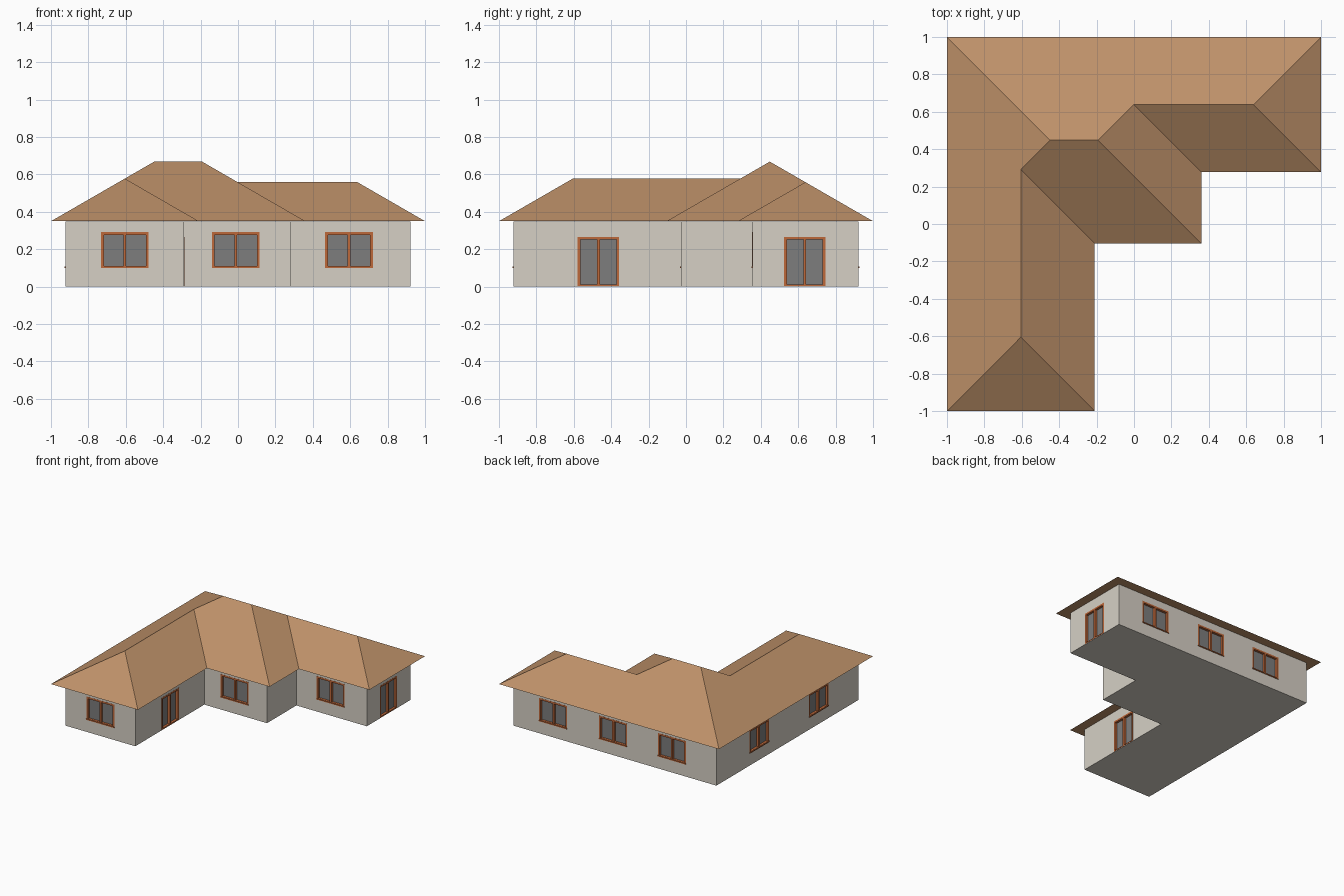
import bpy, bmesh
from mathutils import Matrix, Vector

if "Cube" in bpy.data.objects:
    bpy.data.objects.remove(bpy.data.objects["Cube"])


def material(name, r, g, b):
    m = bpy.data.materials.new(name)
    lin = [(c / 255 / 12.92 if c < 10 else ((c / 255 + 0.055) / 1.055) ** 2.4) for c in (r, g, b)]
    m.diffuse_color = (*lin, 1)
    m.use_nodes = True
    m.node_tree.nodes["Principled BSDF"].inputs["Base Color"].default_value = m.diffuse_color
    return m


WALL = material("plaster", 214, 208, 197)
ROOF = material("roof_tile", 190, 145, 105)
FRAME = material("timber", 190, 104, 58)
GLASS = material("grey_glass", 125, 125, 125)


def make_object(name, bm, mat):
    bmesh.ops.recalc_face_normals(bm, faces=bm.faces)
    me = bpy.data.meshes.new(name)
    bm.to_mesh(me)
    bm.free()
    me.materials.append(mat)
    ob = bpy.data.objects.new(name, me)
    bpy.context.collection.objects.link(ob)
    return ob


def box(bm, mat, lo, hi):
    lo, hi = Vector(lo), Vector(hi)
    scale = Matrix.Diagonal((*(hi - lo), 1))
    bmesh.ops.create_cube(bm, size=1, matrix=mat @ Matrix.Translation((lo + hi) / 2) @ scale)


# Stepped plan shared by the walls and the eaves
def plan(o):
    return [(-1 + o, -1 + o), (-0.21 - o, -1 + o), (-0.21 - o, -0.104 + o), (0.36 - o, -0.104 + o),
            (0.36 - o, 0.277 + o), (1 - o, 0.277 + o), (1 - o, 1 - o), (-1 + o, 1 - o)]


EAVE_Z, PITCH, OVERHANG = 0.35, 0.577, 0.078

# Walls: extruded plan
bm = bmesh.new()
base = bm.faces.new([bm.verts.new((x, y, 0)) for x, y in plan(OVERHANG)])
top = bmesh.ops.extrude_face_region(bm, geom=[base], use_keep_orig=True)["geom"]
bmesh.ops.translate(bm, vec=(0, 0, EAVE_Z - 0.001), verts=[v for v in top if isinstance(v, bmesh.types.BMVert)])
walls = make_object("walls", bm, WALL)

# Hip roof with flat soffit: ridge points given as (x, y, distance from eave)
a, b, c = 0.395, 0.552, 0.3615   # half spans of the three wings
ridge = [(-1 + a, -1 + a, a), (-1 + a, 1 - 2 * b + a, a), (-1 + b, 1 - b, b),
         (0.36 - b, 1 - b, b), (0.36 - c, 1 - c, c), (1 - c, 1 - c, c)]
bm = bmesh.new()
e = [bm.verts.new((x, y, EAVE_Z)) for x, y in plan(0)]
r = [bm.verts.new((x, y, EAVE_Z + d * PITCH)) for x, y, d in ridge]
for f in ([e[0], e[1], r[0]], [e[1], e[2], r[1], r[0]], [e[2], e[3], r[3], r[2], r[1]],
          [e[3], e[4], r[4], r[3]], [e[4], e[5], r[5], r[4]], [e[5], e[6], r[5]],
          [e[6], e[7], r[2], r[3], r[4], r[5]], [e[7], e[0], r[0], r[1], r[2]], e[::-1]):
    bm.faces.new(f)
make_object("hip_roof", bm, ROOF)

# Openings: local x along the wall, y outward, z up
frames, panes, sills, cuts = (bmesh.new() for _ in range(4))


def opening(pos, normal, width, z0, z1, sill):
    n = Vector((*normal, 0))
    t = n.cross(Vector((0, 0, 1)))
    m = Matrix(((t.x, n.x, 0, pos[0]), (t.y, n.y, 0, pos[1]), (0, 0, 1, 0), (0, 0, 0, 1)))
    h, k, back, out = width / 2, 0.015, -0.03, 0.001
    box(cuts, m, (-h, back, z0), (h, 0.02, z1))
    for x0, x1 in ((-h, -h + k), (-k / 2, k / 2), (h - k, h)):
        box(frames, m, (x0, back, z0), (x1, out, z1))
    for x0, x1 in ((-h + k, -k / 2), (k / 2, h - k)):
        box(frames, m, (x0, back, z0), (x1, out, z0 + k * 0.6))
        box(frames, m, (x0, back, z1 - k), (x1, out, z1))
    box(panes, m, (-h + 0.005, back, z0 + 0.005), (h - 0.005, -0.018, z1 - 0.005))
    if sill:
        box(sills, m, (-h, -0.01, z0 - 0.001), (h, 0.006, z0 + 0.007))


W = 1 - OVERHANG
windows = [((-0.605, -W), (0, -1)), ((-0.012, -0.104 + OVERHANG), (0, -1)), ((0.593, 0.277 + OVERHANG), (0, -1)),
           ((0.562, W), (0, 1)), ((0.017, W), (0, 1)), ((-0.517, W), (0, 1)),
           ((-W, 0.367), (-1, 0)), ((-W, -0.405), (-1, 0))]
for p, n in windows:
    opening(p, n, 0.255, 0.102, 0.291, True)
# Glazed double doors
for p in ((-0.21 - OVERHANG, -0.468), (W, 0.635)):
    opening(p, (1, 0), 0.222, 0.003, 0.266, False)

make_object("window_and_door_frames", frames, FRAME)
make_object("glass_panes", panes, GLASS)
make_object("window_sills", sills, FRAME)
cutter = make_object("opening_cutter", cuts, WALL)
cutter.hide_render = True
cutter.hide_viewport = True
cutter.display_type = 'WIRE'

mod = walls.modifiers.new("openings", 'BOOLEAN')
mod.operation = 'DIFFERENCE'
mod.solver = 'EXACT'
mod.object = cutter
